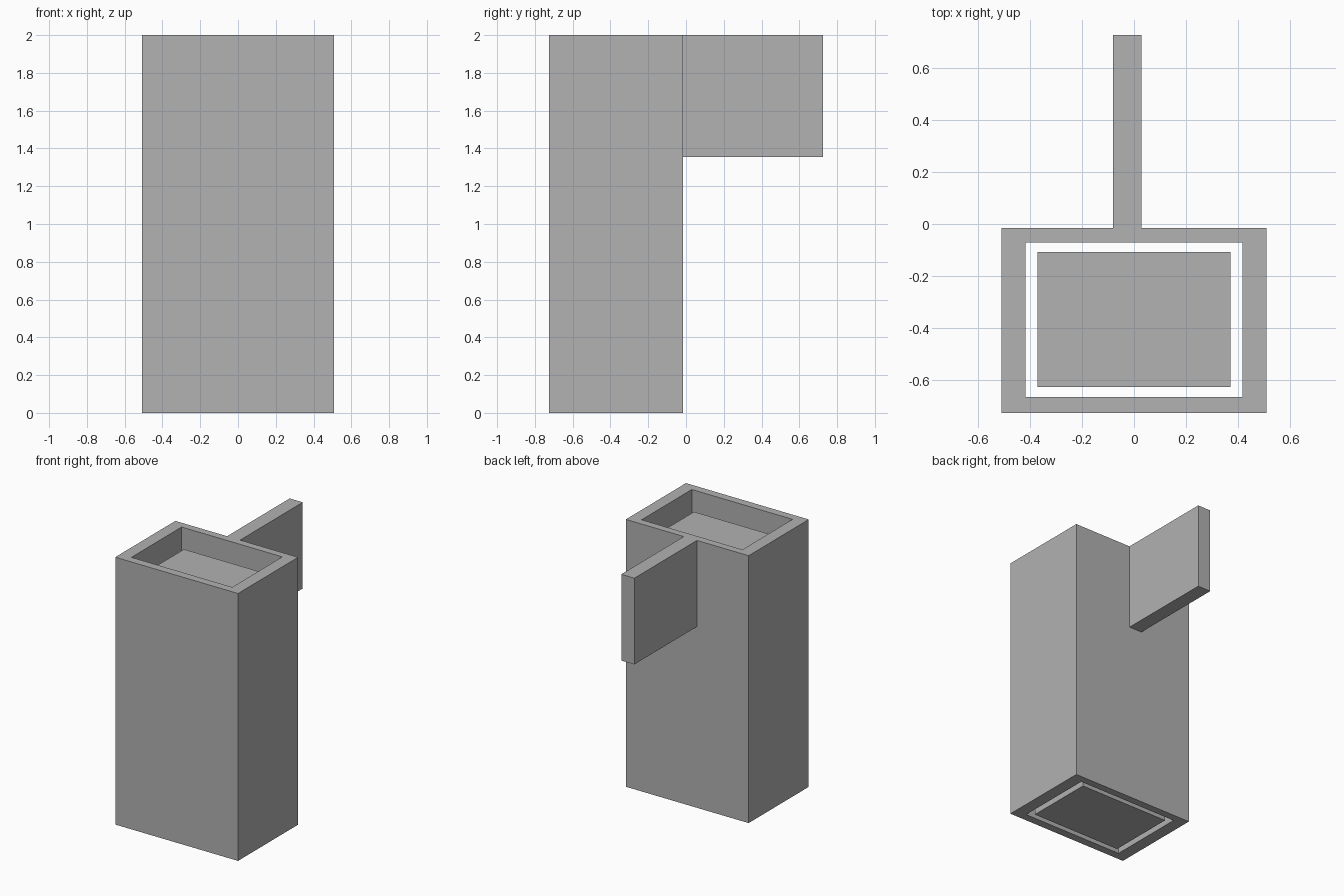
import bpy
from mathutils import Vector

old = bpy.data.objects.get("Cube")
if old:
    bpy.data.objects.remove(old, do_unlink=True)

# Single plain grey
grey = bpy.data.materials.new("plain grey")
grey.use_nodes = True
colour = (0.445, 0.445, 0.445, 1)
grey.diffuse_color = colour
grey.node_tree.nodes["Principled BSDF"].inputs["Base Color"].default_value = colour


def box(name, low, high):
    """Box spanning two opposite corners."""
    low, high = Vector(low), Vector(high)
    bpy.ops.mesh.primitive_cube_add(size=1, location=(low + high) / 2)
    obj = bpy.context.object
    obj.name = name
    obj.scale = high - low
    bpy.ops.object.transform_apply(location=True, rotation=False, scale=True)
    obj.data.materials.append(grey)
    return obj


def combine(target, tool, operation):
    """Apply a boolean and discard the tool object."""
    tool.hide_render = True
    mod = target.modifiers.new(operation.lower(), "BOOLEAN")
    mod.operation = operation
    mod.solver = "EXACT"
    mod.object = tool
    bpy.context.view_layer.objects.active = target
    bpy.ops.object.modifier_apply(modifier=mod.name)
    bpy.data.objects.remove(tool, do_unlink=True)


# Outer sleeve with a fin-shaped handle at the back, open right through
sleeve = box("sleeve_with_handle", (-0.508, -0.725, 0), (0.508, -0.015, 2))
handle = box("handle", (-0.08, -0.04, 1.355), (0.028, 0.725, 2))
combine(sleeve, handle, "UNION")
bore = box("bore_cutter", (-0.417, -0.664, -0.1), (0.417, -0.071, 2.1))
combine(sleeve, bore, "DIFFERENCE")

# Loose core standing inside the sleeve, its top below the rim
box("inner_core", (-0.371, -0.625, 0), (0.371, -0.108, 1.86))
